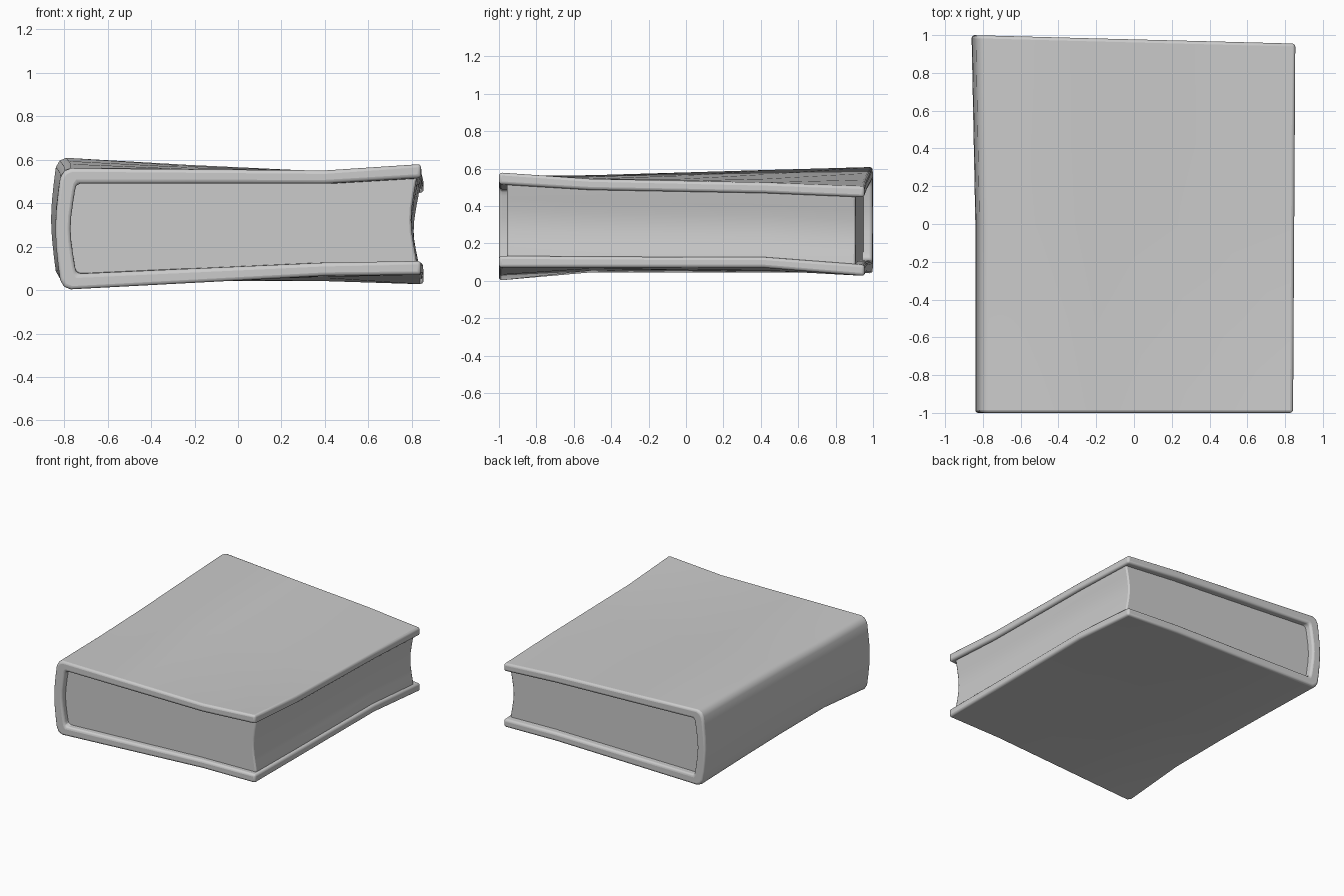
import bpy, bmesh, math

if "Cube" in bpy.data.objects:
    bpy.data.objects.remove(bpy.data.objects["Cube"])

# Warp of the worn book: outer top / bottom heights on a coarse (x, y) net
US = [-0.8, 0.4, 0.84]
VS = [-1, -0.5, 0.45, 1]
TOP = [[.56, .565, .594, .61], [.55, .545, .545, .54], [.58, .545, .525, .505]]
BOT = [[.0, .045, .045, .04], [.065, .065, .055, .04], [.07, .07, .07, .025]]


def interp(knots, vals, t):
    t = min(max(t, knots[0]), knots[-1])
    for i in range(len(knots) - 1):
        if t <= knots[i + 1]:
            f = (t - knots[i]) / (knots[i + 1] - knots[i])
            return vals[i] + f * (vals[i + 1] - vals[i])


def warp(u, v, s):
    """u across, v along the spine, s from bottom (0) to top (1)."""
    top = interp(US, [interp(VS, r, v) for r in TOP], u)
    bot = interp(US, [interp(VS, r, v) for r in BOT], u)
    k = (v + 1) / 2
    x = u + (0.012 * k if u > 0 else -0.02 * max(0, v))
    y = v - 0.045 * k * (u + 0.84) / 1.68
    return x, y, bot + s * (top - bot)


def mirrored(half):
    return half + [(u, 1 - s) for u, s in half[-2::-1]]


def loft(name, section, stations, cap, bevel, segments):
    """Loft a closed section along v; cap(bm, ring) closes each end."""
    bm = bmesh.new()
    rings = [[bm.verts.new(warp(u, v, s)) for u, s in section] for v in stations]
    n = len(section)
    for a, b in zip(rings, rings[1:]):
        for i in range(n):
            j = (i + 1) % n
            bm.faces.new((a[i], a[j], b[j], b[i]))
    cap(bm, rings[0])
    cap(bm, rings[-1])
    bmesh.ops.recalc_face_normals(bm, faces=bm.faces)
    me = bpy.data.meshes.new(name)
    bm.to_mesh(me)
    bm.free()
    ob = bpy.data.objects.new(name, me)
    bpy.context.collection.objects.link(ob)
    bpy.context.view_layer.objects.active = ob
    ob.select_set(True)
    bpy.ops.object.shade_smooth_by_angle(angle=math.radians(40))
    mod = ob.modifiers.new("soft_edges", 'BEVEL')
    mod.width = bevel
    mod.segments = segments
    mod.limit_method = 'ANGLE'
    mod.angle_limit = math.radians(50)
    ob.select_set(False)
    return ob


def strip_cap(bm, ring):
    n = len(ring)
    for i in range(n // 2 - 1):
        bm.faces.new((ring[i], ring[i + 1], ring[n - 2 - i], ring[n - 1 - i]))


def flat_cap(bm, ring):
    bm.faces.new(ring)


# Cover: C-shaped section with a rounded spine
outer = mirrored([(.842, 1), (.4, 1), (-.2, 1), (-.77, 1), (-.80, .975),
                  (-.818, .92), (-.827, .8), (-.836, .65), (-.84, .5)])
inner = mirrored([(.842, .875), (.4, .875), (-.2, .875), (-.735, .875), (-.745, .85),
                  (-.75, .81), (-.757, .73), (-.767, .6), (-.77, .5)])
loft("cover", outer + inner[::-1], [-1, -.5, 0, .45, 1], strip_cap, 0.024, 3)

# Page block: convex back tucked in the spine, concave fore edge
back = mirrored([(.4, .9), (-.2, .9), (-.75, .9), (-.77, .73), (-.78, .5)])
fore = mirrored([(.822, .1), (.818, .16), (.808, .27), (.799, .39), (.796, .5)])
loft("pages", back + fore, [-.955, -.5, 0, .45, .95], flat_cap, 0.01, 2)
